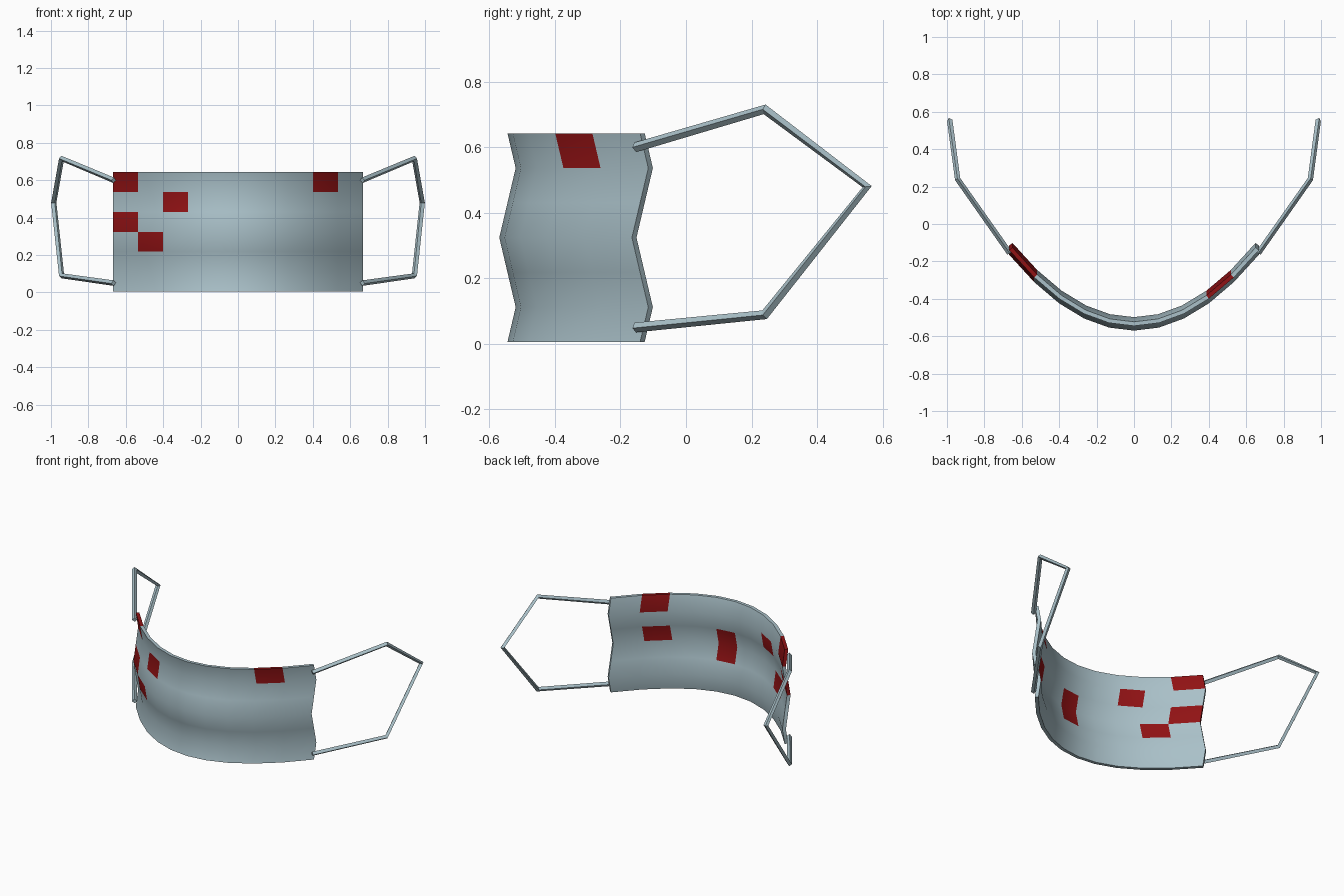
import bpy
import bmesh
import math
from mathutils import Vector

cube = bpy.data.objects.get("Cube")
if cube:
    bpy.data.objects.remove(cube)


def material(name, rgb):
    mat = bpy.data.materials.new(name)
    mat.use_nodes = True
    mat.diffuse_color = (*rgb, 1)
    bsdf = mat.node_tree.nodes["Principled BSDF"]
    bsdf.inputs["Base Color"].default_value = (*rgb, 1)
    bsdf.inputs["Roughness"].default_value = 0.7
    return mat


CLOTH = material("blue grey cloth", (0.40, 0.53, 0.58))
RED = material("dark red", (0.28, 0.006, 0.007))

COLS, ROWS = 10, 6
HALF_WIDTH, HEIGHT, BASE = 0.667, 0.637, 0.006
DEPTH, CURVE, THICK = -0.545, 0.91, 0.022
PLEATS = [0, 0.025, 0, -0.025, 0, 0.025, 0]

# Red patches as (column, row from the bottom); some are on the inside only
BOTH_SIDES = {(0, 5), (0, 3), (1, 2), (2, 4), (8, 5)}
INSIDE = BOTH_SIDES | {(8, 3), (5, 3), (5, 2)}


def sheet_point(col, row, inner):
    """Point on the pleated parabolic sheet, moved inward for the lining."""
    x = HALF_WIDTH * (2 * col / COLS - 1)
    y = DEPTH + CURVE * x * x + PLEATS[row]
    point = Vector((x, y, BASE + HEIGHT * row / ROWS))
    if inner:
        point += Vector((-2 * CURVE * x, 1, 0)).normalized() * THICK
    return point


# Face cover: outer sheet, lining and rim
bm = bmesh.new()
grids = [[[bm.verts.new(sheet_point(c, r, side)) for r in range(ROWS + 1)]
          for c in range(COLS + 1)] for side in (False, True)]


def add_face(verts, red):
    bm.faces.new(verts).material_index = int(red)


for grid, patches in zip(grids, (BOTH_SIDES, INSIDE)):
    for c in range(COLS):
        for r in range(ROWS):
            add_face((grid[c][r], grid[c + 1][r], grid[c + 1][r + 1], grid[c][r + 1]),
                     (c, r) in patches)

outer, inner = grids
for c in range(COLS):
    for edge, r in ((0, 0), (ROWS, ROWS - 1)):
        add_face((outer[c][edge], outer[c + 1][edge], inner[c + 1][edge], inner[c][edge]),
                 (c, r) in BOTH_SIDES)
for r in range(ROWS):
    for edge, c in ((0, 0), (COLS, COLS - 1)):
        add_face((outer[edge][r], outer[edge][r + 1], inner[edge][r + 1], inner[edge][r]),
                 (c, r) in BOTH_SIDES)

bmesh.ops.recalc_face_normals(bm, faces=bm.faces[:])
mesh = bpy.data.meshes.new("face_cover")
bm.to_mesh(mesh)
bm.free()
mesh.materials.append(CLOTH)
mesh.materials.append(RED)
cover = bpy.data.objects.new("face_cover", mesh)
bpy.context.collection.objects.link(cover)
bpy.ops.object.select_all(action="DESELECT")
cover.select_set(True)
bpy.context.view_layer.objects.active = cover
bpy.ops.object.shade_smooth_by_angle(angle=math.radians(30))

# Ear loops: angular four-sided cords, mirrored left and right
LOOP = [(0.665, -0.155, 0.60), (0.943, 0.24, 0.716), (0.985, 0.553, 0.48),
        (0.943, 0.24, 0.089), (0.665, -0.155, 0.05)]
for name, side in (("left_ear_loop", 1), ("right_ear_loop", -1)):
    curve = bpy.data.curves.new(name, "CURVE")
    curve.dimensions = "3D"
    curve.bevel_depth = 0.015
    curve.bevel_resolution = 0
    curve.use_fill_caps = True
    spline = curve.splines.new("POLY")
    spline.points.add(len(LOOP) - 1)
    for point, (x, y, z) in zip(spline.points, LOOP):
        point.co = (side * x, y, z, 1)
    spline.use_smooth = False
    curve.materials.append(CLOTH)
    bpy.context.collection.objects.link(bpy.data.objects.new(name, curve))
